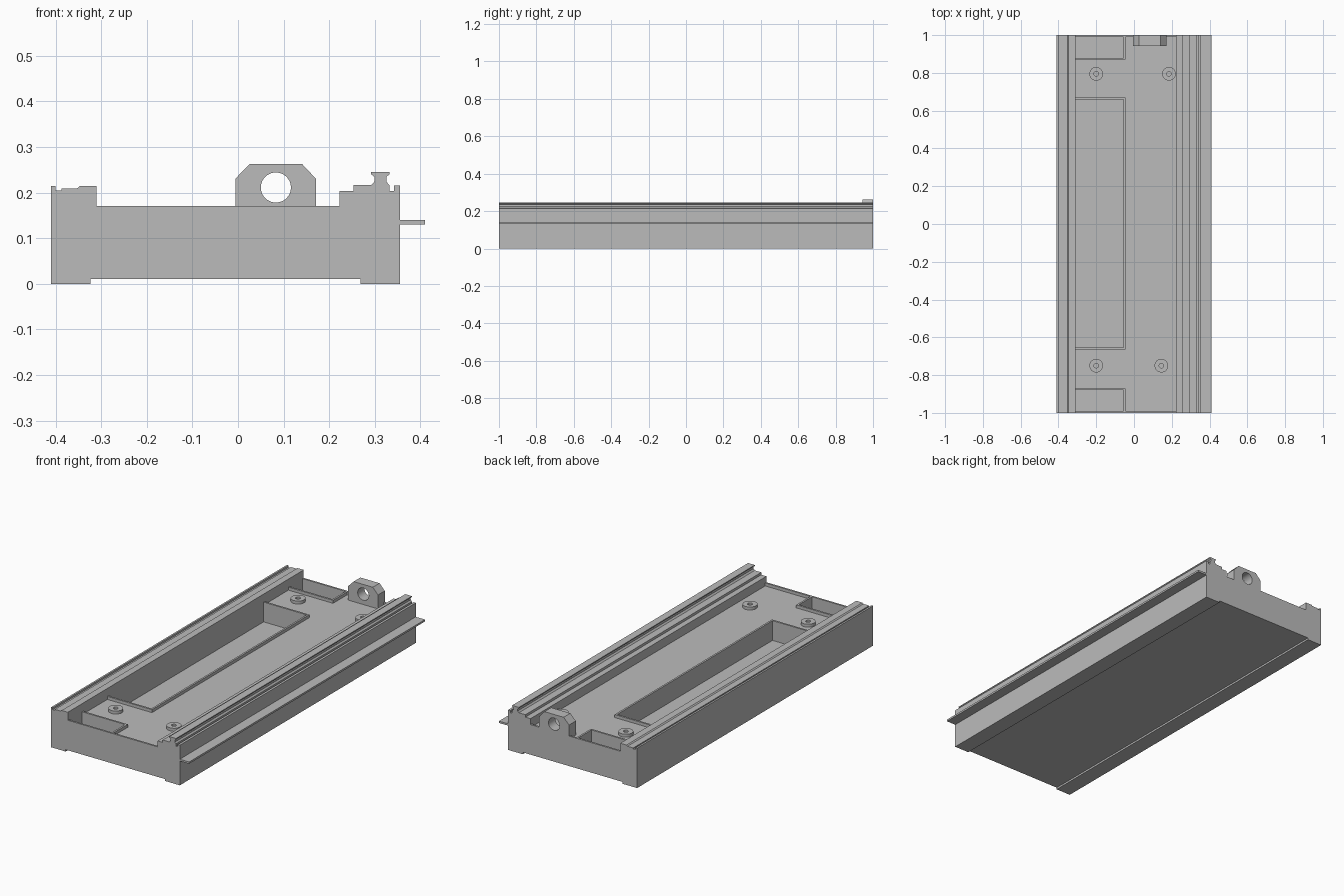
import bpy, bmesh, math
from mathutils import Matrix

cube = bpy.data.objects.get("Cube")
if cube:
    bpy.data.objects.remove(cube, do_unlink=True)

grey = bpy.data.materials.new("plain_grey")
grey.use_nodes = True
grey.diffuse_color = (0.5, 0.5, 0.5, 1)
grey.node_tree.nodes["Principled BSDF"].inputs["Base Color"].default_value = (0.5, 0.5, 0.5, 1)

FLOOR, LIP = 0.155, 0.171      # deck height and height of the raised rims
INNER, EDGE = -0.31, -0.055    # pocket limits across the width
WALL = 0.01


def finish(name, bm):
    bmesh.ops.recalc_face_normals(bm, faces=bm.faces[:])
    mesh = bpy.data.meshes.new(name)
    bm.to_mesh(mesh)
    bm.free()
    mesh.materials.append(grey)
    obj = bpy.data.objects.new(name, mesh)
    bpy.context.scene.collection.objects.link(obj)
    return obj


def extrude_profile(name, points, y0, y1):
    """Extrude an x-z outline along y."""
    bm = bmesh.new()
    face = bm.faces.new([bm.verts.new((x, y0, z)) for x, z in points])
    geom = bmesh.ops.extrude_face_region(bm, geom=[face])["geom"]
    verts = [g for g in geom if isinstance(g, bmesh.types.BMVert)]
    bmesh.ops.translate(bm, verts=verts, vec=(0, y1 - y0, 0))
    return finish(name, bm)


def box(name, x0, x1, y0, y1, z0, z1):
    return extrude_profile(name, [(x0, z0), (x1, z0), (x1, z1), (x0, z1)], y0, y1)


def cut(obj, cutter):
    mod = obj.modifiers.new("cut", "BOOLEAN")
    mod.operation = "DIFFERENCE"
    mod.solver = "EXACT"
    mod.object = cutter
    bpy.context.view_layer.objects.active = obj
    bpy.ops.object.modifier_apply(modifier=mod.name)
    bpy.data.objects.remove(cutter, do_unlink=True)


def smooth(obj):
    bpy.ops.object.select_all(action="DESELECT")
    obj.select_set(True)
    bpy.context.view_layer.objects.active = obj
    bpy.ops.object.shade_smooth_by_angle(angle=math.radians(30))


# Main bed: feet, left ledge, deck, right rail and side flange in one section
left_ledge = [(-0.41, 0), (-0.41, 0.214), (-0.4, 0.214), (-0.4, 0.204), (-0.387, 0.204),
              (-0.387, 0.209), (-0.353, 0.209), (-0.347, 0.214), (INNER, 0.214), (INNER, FLOOR)]
right_rail = [(0.223, FLOOR), (0.223, 0.203), (0.253, 0.203), (0.253, 0.216), (0.292, 0.216),
              (0.299, 0.224), (0.299, 0.234), (0.292, 0.24), (0.292, 0.245), (0.332, 0.245),
              (0.332, 0.24), (0.325, 0.234), (0.325, 0.224), (0.332, 0.216), (0.332, 0.203),
              (0.342, 0.203), (0.342, 0.215), (0.355, 0.215)]
flange_and_feet = [(0.355, 0.14), (0.41, 0.14), (0.41, 0.13), (0.355, 0.13), (0.355, 0),
                   (0.268, 0), (0.268, 0.01), (-0.323, 0.01), (-0.323, 0)]
bed = extrude_profile("bed", left_ledge + right_rail + flange_and_feet, -1, 1)

# Pockets in the deck, each with a raised rim
pockets = [("long_pocket", -0.655, 0.66, 0.065),
           ("front_pocket", -0.99, -0.88, 0.1),
           ("back_pocket", 0.88, 0.99, 0.1)]
for name, y0, y1, bottom in pockets:
    cut(bed, box("cutter", INNER, EDGE, y0, y1, bottom, 0.2))
    box(name + "_side_rim", EDGE, EDGE + WALL, y0, y1, FLOOR - 0.01, LIP)
    if y0 > -0.9:
        box(name + "_front_rim", INNER, EDGE + WALL, y0 - WALL, y0, FLOOR - 0.01, LIP)
    if y1 < 0.9:
        box(name + "_back_rim", INNER, EDGE + WALL, y1, y1 + WALL, FLOOR - 0.01, LIP)

# Low lips closing the deck at both ends
for name, y0 in (("front_lip", -1), ("back_lip", 1 - WALL)):
    box(name, INNER, 0.223, y0, y0 + WALL, FLOOR, LIP)

# Screw bosses: a ring section spun around its axis
for i, (x, y) in enumerate([(-0.2, -0.75), (0.145, -0.75), (-0.2, 0.795), (0.185, 0.795)]):
    bm = bmesh.new()
    ring = [bm.verts.new((r, 0, z)) for r, z in
            ((0.012, FLOOR), (0.036, FLOOR), (0.036, LIP), (0.012, LIP))]
    edges = [bm.edges.new((ring[k], ring[(k + 1) % 4])) for k in range(4)]
    bmesh.ops.spin(bm, geom=ring + edges, cent=(0, 0, 0), axis=(0, 0, 1),
                   angle=math.tau, steps=32, use_merge=True)
    bmesh.ops.remove_doubles(bm, verts=bm.verts[:], dist=0.0001)
    bmesh.ops.translate(bm, verts=bm.verts[:], vec=(x, y, 0))
    smooth(finish("screw_boss_%d" % (i + 1), bm))

# Bearing lug with a round hole at the back end
lug = extrude_profile("bearing_lug", [(-0.006, FLOOR), (0.171, FLOOR), (0.171, 0.23),
                                      (0.14, 0.263), (0.026, 0.263), (-0.006, 0.23)], 0.943, 1)
bm = bmesh.new()
bmesh.ops.create_cone(bm, cap_ends=True, segments=48, radius1=0.033, radius2=0.033, depth=0.2,
                      matrix=Matrix.Translation((0.083, 0.97, 0.211)) @ Matrix.Rotation(math.pi / 2, 4, "X"))
cut(lug, finish("cutter", bm))
smooth(lug)
